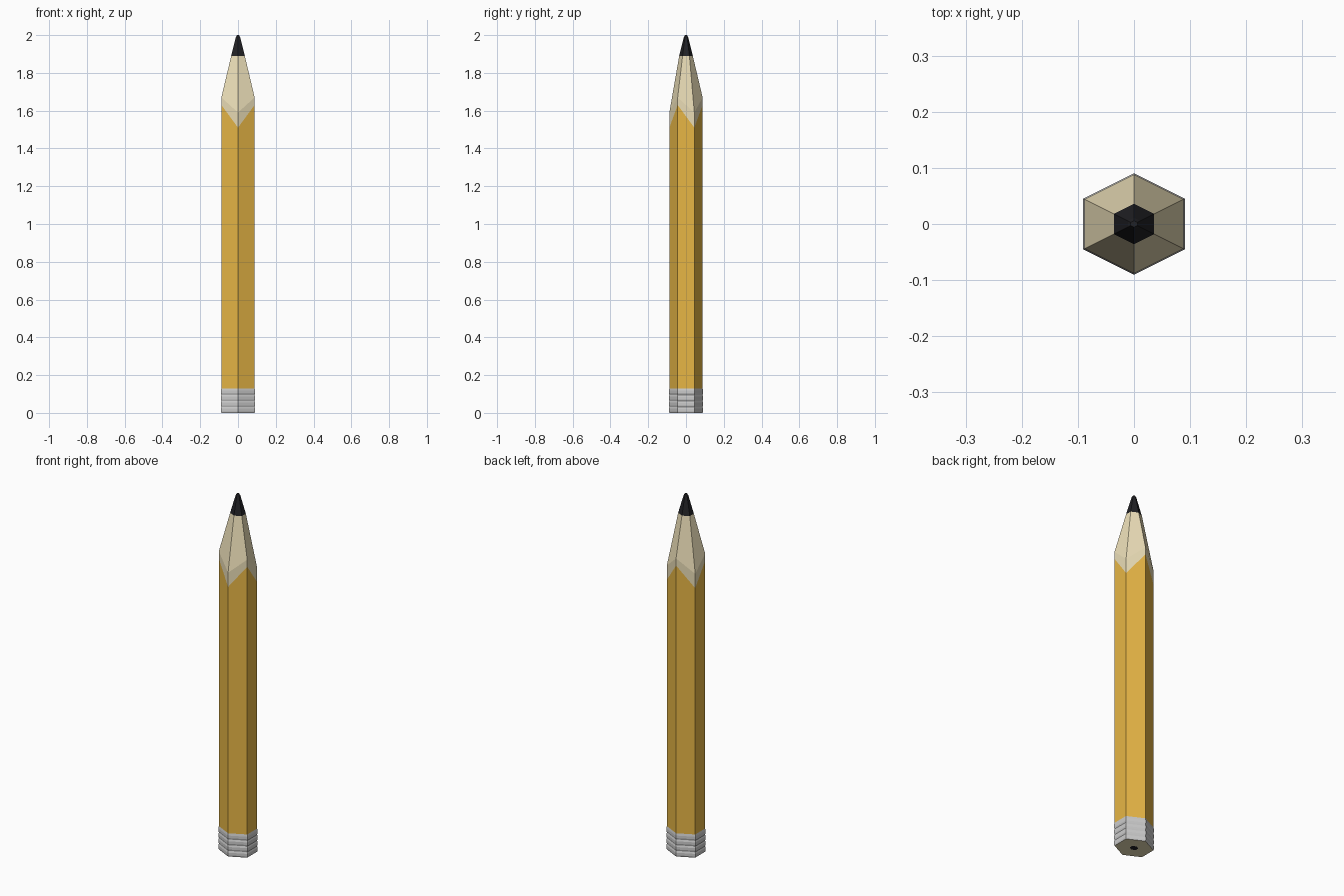
import bpy, bmesh, math

if "Cube" in bpy.data.objects:
    bpy.data.objects.remove(bpy.data.objects["Cube"])

SX = 0.09 / (0.09 * math.cos(math.radians(30)))  # hexagon is slightly wide in x


def material(name, rgb):
    m = bpy.data.materials.new(name)
    m.diffuse_color = (*rgb, 1)
    m.use_nodes = True
    m.node_tree.nodes["Principled BSDF"].inputs["Base Color"].default_value = m.diffuse_color
    return m


def hex_loft(name, rings, mat=None, cap_top=False, cap_bottom=False):
    """Loft hexagonal rings (radius, z at even corners, z at odd corners)."""
    bm = bmesh.new()
    loops = []
    for r, z_even, z_odd in rings:
        loop = []
        for i in range(6):
            a = math.radians(-90 + 60 * i)
            z = z_odd if i % 2 else z_even
            loop.append(bm.verts.new((r * math.cos(a) * SX, r * math.sin(a), z)))
        loops.append(loop)
    for low, high in zip(loops, loops[1:]):
        for i in range(6):
            j = (i + 1) % 6
            bm.faces.new((low[i], low[j], high[j], high[i]))
    if cap_top:
        bm.faces.new(loops[-1])
    if cap_bottom:
        bm.faces.new(loops[0][::-1])
    mesh = bpy.data.meshes.new(name)
    bm.to_mesh(mesh)
    bm.free()
    obj = bpy.data.objects.new(name, mesh)
    bpy.context.collection.objects.link(obj)
    if mat:
        mesh.materials.append(mat)
    return obj


paint = material("orange_paint", (0.80, 0.47, 0.06))
wood = material("bare_wood", (0.82, 0.72, 0.47))
graphite = material("graphite", (0.015, 0.015, 0.018))
metal = material("metal", (0.62, 0.62, 0.62))

R = 0.088

# Painted barrel with zigzag upper edge
hex_loft("barrel", [(R, 0.125, 0.125), (R, 1.51, 1.63)], paint)

# Sharpened wood: short upright band, then the taper
hex_loft("sharpened_wood", [(R, 1.51, 1.63), (R, 1.59, 1.67),
                            (0.036, 1.89, 1.89)], wood)

# Lead point with blunt tip
hex_loft("lead_point", [(0.036, 1.89, 1.89), (0.011, 1.99, 1.99),
                        (0.006, 2.0, 2.0)], graphite, cap_top=True)

# Ribbed metal band
ribs = [(R, 0.0, 0.0)]
for k in range(4):
    z = 0.008 + 0.032 * k
    ribs += [(0.0905, z, z), (0.0905, z + 0.014, z + 0.014)]
    if k < 3:
        ribs.append((0.0875, z + 0.023, z + 0.023))
ribs.append((R, 0.13, 0.13))
hex_loft("metal_band", ribs, metal)

# Flat wooden end with the lead core showing
hex_loft("wooden_end", [(0.02, 0, 0), (R, 0, 0)], wood).data.flip_normals()
hex_loft("lead_core_end", [(0.02, 0, 0), (0.02, 0.01, 0.01)], graphite,
         cap_bottom=True)
